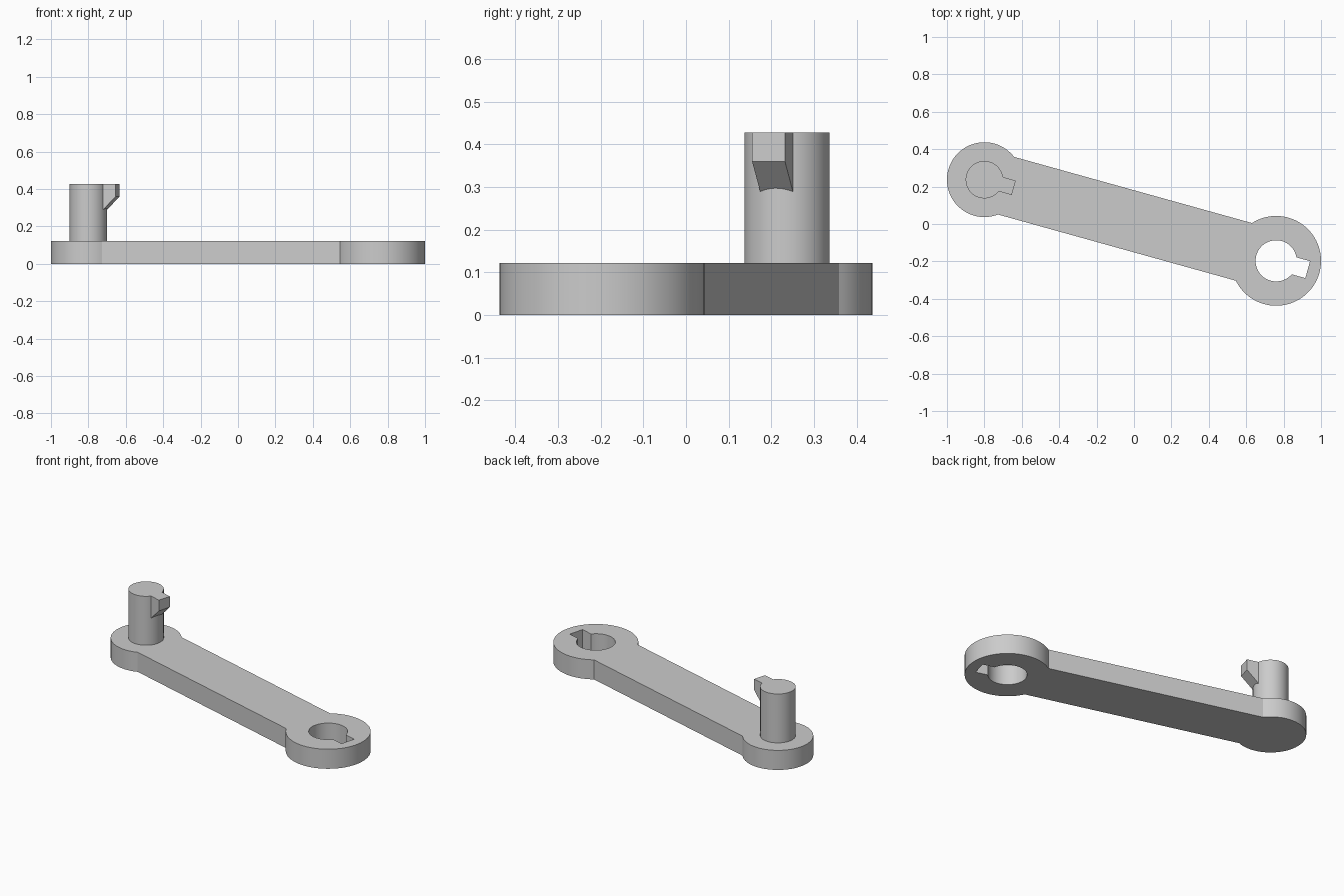
import bpy, bmesh, math
from mathutils import Vector, Matrix

if "Cube" in bpy.data.objects:
    bpy.data.objects.remove(bpy.data.objects["Cube"])

PIN_C, HOLE_C = Vector((-0.80, 0.237)), Vector((0.76, -0.197))
AXIS = HOLE_C - PIN_C
ANGLE, SPAN = math.atan2(AXIS.y, AXIS.x), AXIS.length
THICK, TOP = 0.122, 0.427

grey = bpy.data.materials.new("grey")
grey.diffuse_color = (0.6, 0.6, 0.6, 1)
grey.use_nodes = True
grey.node_tree.nodes["Principled BSDF"].inputs["Base Color"].default_value = grey.diffuse_color


def arc(cx, r, a0, a1, n):
    """Points on an arc centred at (cx, 0), both ends included."""
    return [(cx + r * math.cos(a0 + (a1 - a0) * i / n),
             r * math.sin(a0 + (a1 - a0) * i / n)) for i in range(n + 1)]


def prism(name, loops, top, bottom):
    """Fill closed outlines (first is outer, rest are holes) and extrude down.
    bottom(x) gives the lower height. The local x axis runs from pin to hole."""
    bm = bmesh.new()
    for pts in loops:
        vs = [bm.verts.new((x, y, top)) for x, y in pts]
        for i, v in enumerate(vs):
            bm.edges.new((v, vs[(i + 1) % len(vs)]))
    bmesh.ops.triangle_fill(bm, edges=bm.edges[:], use_beauty=True, normal=(0, 0, 1))
    ext = bmesh.ops.extrude_face_region(bm, geom=bm.faces[:], use_keep_orig=True)
    for v in ext["geom"]:
        if isinstance(v, bmesh.types.BMVert):
            v.co.z = bottom(v.co.x)
    bmesh.ops.recalc_face_normals(bm, faces=bm.faces[:])
    bm.transform(Matrix.Translation((*PIN_C, 0)) @ Matrix.Rotation(ANGLE, 4, "Z"))
    mesh = bpy.data.meshes.new(name)
    bm.to_mesh(mesh)
    bm.free()
    mesh.materials.append(grey)
    obj = bpy.data.objects.new(name, mesh)
    bpy.context.collection.objects.link(obj)
    bpy.ops.object.select_all(action="DESELECT")
    obj.select_set(True)
    bpy.context.view_layer.objects.active = obj
    bpy.ops.object.shade_smooth_by_angle(angle=math.radians(30))
    return obj


# Link plate: two round ends joined by a straight bar, with a keyed hole
R1, R2, HALF = 0.2, 0.24, 0.16
a1, a2 = math.asin(HALF / R1), math.asin(HALF / R2)
outline = (arc(0, R1, a1, 2 * math.pi - a1, 64)
           + arc(SPAN, R2, a2 - math.pi, math.pi - a2, 72))
HOLE_R, SLOT = 0.11, 0.047
ah = math.asin(SLOT / HOLE_R)
keyhole = (arc(SPAN, HOLE_R, ah, 2 * math.pi - ah, 64)
           + [(SPAN + 0.175, -SLOT), (SPAN + 0.175, SLOT)])
prism("link_plate", [outline, keyhole], THICK, lambda x: 0)

# Round pin standing on the small end
PIN_R = 0.1
prism("pin", [arc(0, PIN_R, 0, 2 * math.pi, 64)[:-1]], TOP, lambda x: THICK - 0.01)

# Locking key on the pin, with a 45 degree sloped underside
KEY, REACH = 0.04, 0.163
ak = math.asin(KEY / PIN_R)
key = arc(0, PIN_R - 0.0005, ak, -ak, 10) + [(REACH, -KEY), (REACH, KEY)]
prism("pin_key", [key], TOP, lambda x: 0.36 - (REACH - x))
